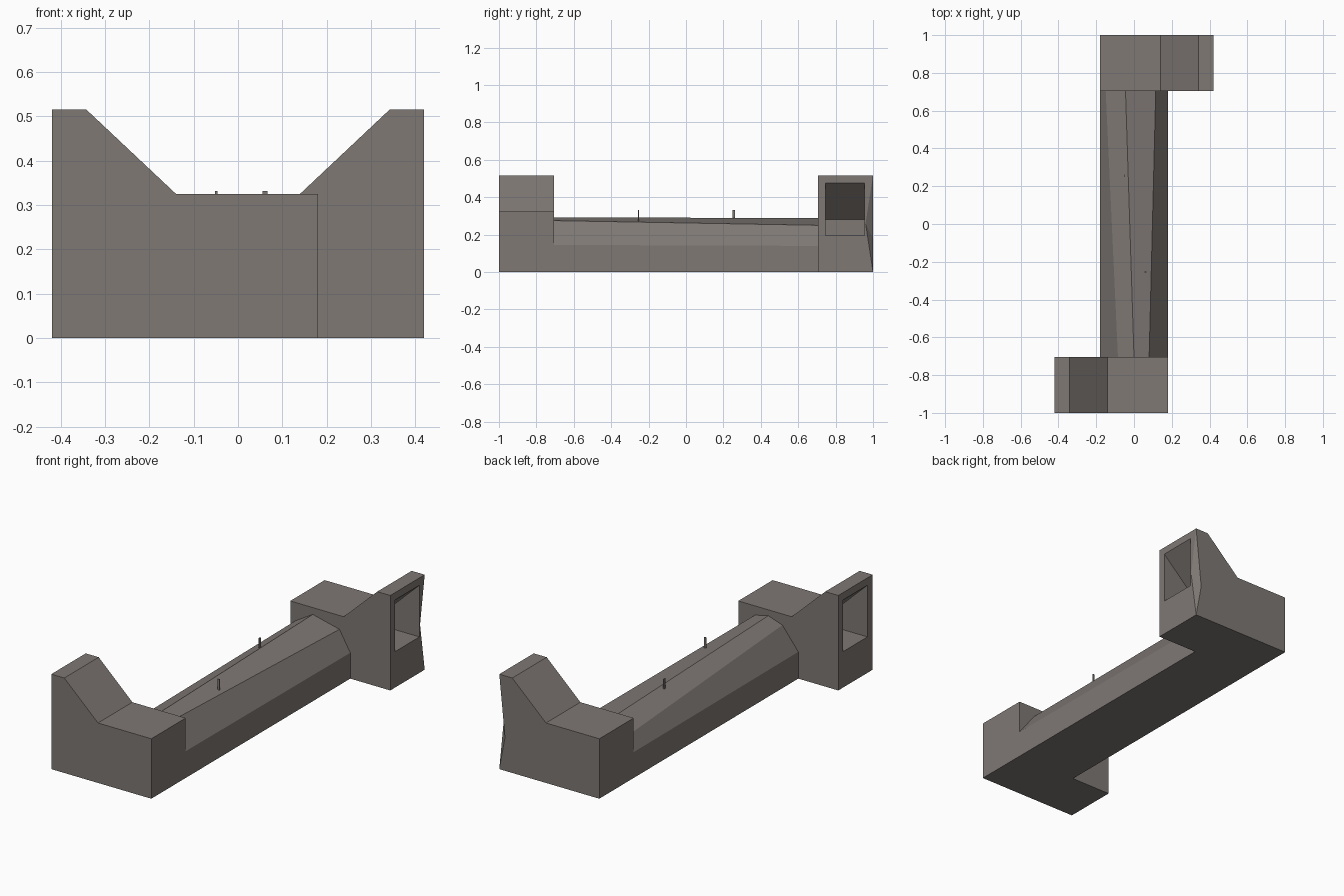
import bpy, bmesh
from mathutils import Vector

if "Cube" in bpy.data.objects:
    bpy.data.objects.remove(bpy.data.objects["Cube"])

stone = bpy.data.materials.new("warm_grey_stone")
stone.diffuse_color = (0.21, 0.188, 0.175, 1)
stone.use_nodes = True
stone.node_tree.nodes["Principled BSDF"].inputs["Base Color"].default_value = stone.diffuse_color


def finish(name, bm):
    bmesh.ops.recalc_face_normals(bm, faces=bm.faces)
    mesh = bpy.data.meshes.new(name)
    bm.to_mesh(mesh)
    bm.free()
    mesh.materials.append(stone)
    obj = bpy.data.objects.new(name, mesh)
    bpy.context.collection.objects.link(obj)
    return obj


def loft(name, prof_a, y_a, prof_b, y_b):
    """Solid between two (x, z) outlines standing at two y positions."""
    bm = bmesh.new()
    a = [bm.verts.new((x, y_a, z)) for x, z in prof_a]
    b = [bm.verts.new((x, y_b, z)) for x, z in prof_b]
    bm.faces.new(a)
    bm.faces.new(b[::-1])
    n = len(a)
    for i in range(n):
        j = (i + 1) % n
        bm.faces.new((a[i], b[i], b[j], a[j]))
    return finish(name, bm)


def cut(target, cutter):
    """Subtract a helper solid and bake the result."""
    mod = target.modifiers.new("cut", "BOOLEAN")
    mod.operation = "DIFFERENCE"
    mod.solver = "EXACT"
    mod.object = cutter
    bpy.context.view_layer.update()
    deps = bpy.context.evaluated_depsgraph_get()
    mesh = bpy.data.meshes.new_from_object(target.evaluated_get(deps))
    target.modifiers.clear()
    target.data = mesh
    bpy.data.objects.remove(cutter)


# End blocks: the same stepped outline turned half round, with a sloped niche
outline = [(-0.18, 0), (0.42, 0), (0.42, 0.515), (0.342, 0.515),
           (0.14, 0.325), (-0.18, 0.325)]
niche = [(0.215, 0.195), (0.5, 0.195), (0.5, 0.551), (0.42, 0.475), (0.215, 0.28)]
blocks = {}
for name, s in (("back_block", 1), ("front_block", -1)):
    turn = lambda prof: [(s * x, z) for x, z in prof]
    blocks[name] = loft(name, turn(outline), s * 0.705, turn(outline), s * 1.0)
    cut(blocks[name], loft("niche_cutter", turn(niche), s * 0.745,
                           turn(niche), s * 0.955))

# Chipped outer corner of the back block
bm = bmesh.new()
chip = [bm.verts.new(p) for p in ((0.42, 1, 0.515), (0.42, 1, 0),
                                  (0.42, 0.96, 0.26), (0.386, 1, 0.18))]
for i in range(4):
    bm.faces.new([v for k, v in enumerate(chip) if k != i])
cut(blocks["back_block"], finish("chip_cutter", bm))

# Long body with an uneven rounded top
front_end = [(-0.18, 0), (0.18, 0), (0.18, 0.145), (0.08, 0.275),
             (0.0, 0.293), (-0.085, 0.265), (-0.18, 0.145)]
back_end = [(-0.18, 0), (0.18, 0), (0.18, 0.14), (0.115, 0.25),
            (-0.045, 0.288), (-0.15, 0.225), (-0.18, 0.14)]
loft("long_body", front_end, -0.705, back_end, 0.705)

# Two small pegs on top
for name, x, y, w, d in (("front_peg", 0.061, -0.253, 0.012, 0.005),
                         ("back_peg", -0.049, 0.255, 0.005, 0.014)):
    rect = [(x - w / 2, 0.27), (x + w / 2, 0.27),
            (x + w / 2, 0.332), (x - w / 2, 0.332)]
    loft(name, rect, y - d / 2, rect, y + d / 2)
